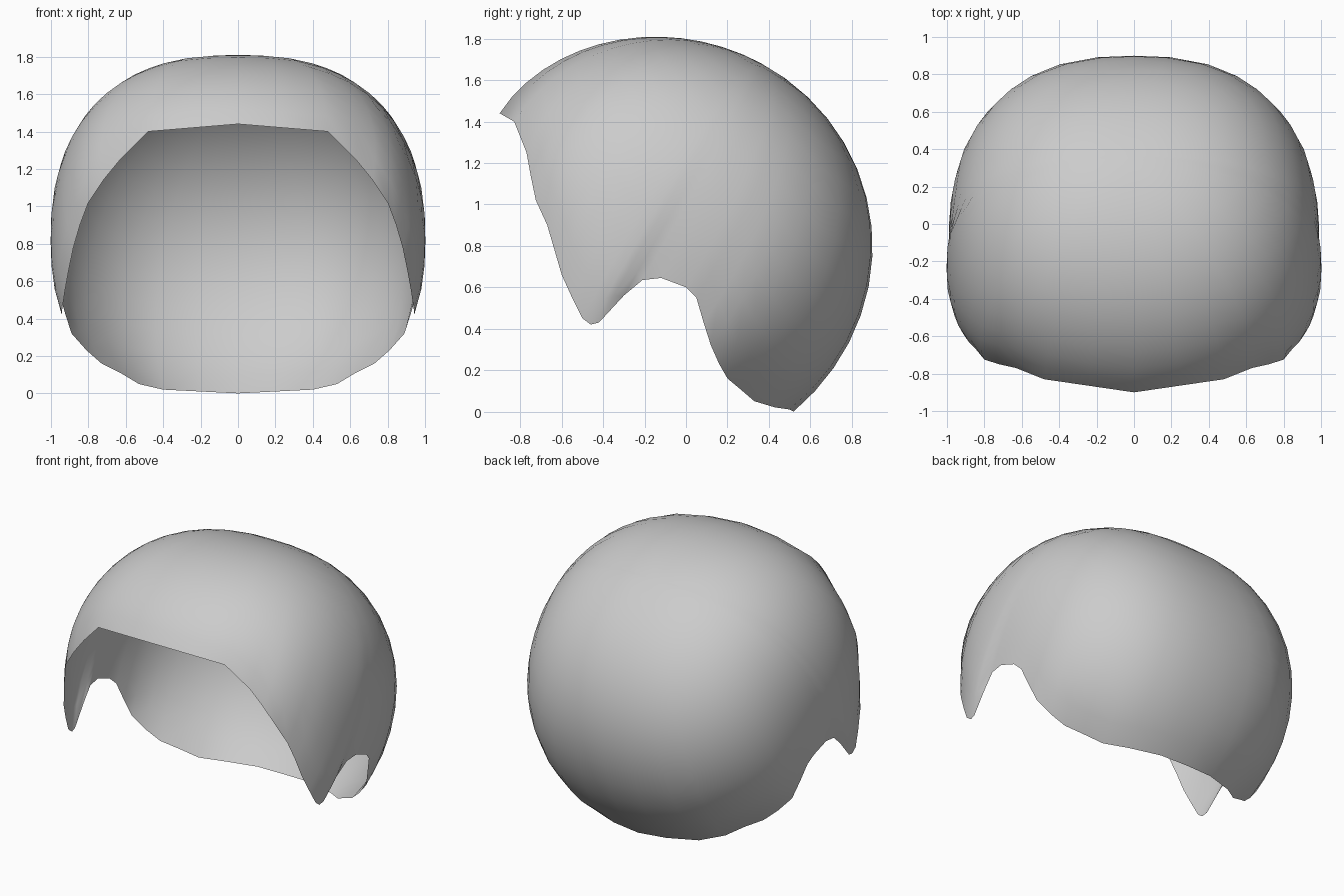
import bpy, bmesh, math
from mathutils import Vector

if "Cube" in bpy.data.objects:
    bpy.data.objects.remove(bpy.data.objects["Cube"])

CENTRE = Vector((0, -0.15, 0.80))
POLE = Vector((0, math.cos(math.radians(60)), math.sin(math.radians(60))))
RINGS = 14

# Right half of the open rim: brow centre -> cheek point -> ear arch -> nape centre
RIM = [(0, -.90, 1.44), (.24, -.865, 1.42), (.48, -.83, 1.40), (.63, -.77, 1.25),
       (.72, -.75, 1.14), (.80, -.725, 1.02), (.845, -.67, .90), (.88, -.635, .78),
       (.905, -.60, .66), (.925, -.55, .55), (.94, -.50, .45), (.94, -.46, .42),
       (.945, -.42, .43), (.96, -.30, .56), (.975, -.21, .635), (.98, -.12, .645),
       (.975, 0, .60), (.96, .05, .55), (.925, .085, .43), (.89, .12, .32),
       (.81, .16, .23), (.73, .20, .16), (.63, .26, .11), (.53, .33, .05),
       (.40, .43, .02), (.20, .50, .01), (0, .52, 0)]


def shell_radius(d):
    """Distance from the centre to a rounded-box-like cap along d."""
    rho = math.hypot(d.y / 1.05, d.z / 1.01)
    return (abs(d.x) ** 2.45 + rho ** 2.45) ** (-1 / 2.45)


# Full closed rim by mirroring the half
rim = [Vector(p) for p in RIM]
rim += [Vector((-p.x, p.y, p.z)) for p in rim[-2:0:-1]]
n = len(rim)

# Great arcs from the crown to the rim, easing onto the rim at the end
bm = bmesh.new()
crown = bm.verts.new(CENTRE + POLE * shell_radius(POLE))
rings = []
for i in range(1, RINGS + 1):
    s = i / RINGS
    ring = []
    for p in rim:
        offset = p - CENTRE
        end = offset.normalized()
        k = offset.length / shell_radius(end)
        d = POLE.slerp(end, s)
        scale = 1 + (k - 1) * s ** 5
        ring.append(bm.verts.new(CENTRE + d * shell_radius(d) * scale))
    rings.append(ring)

for j in range(n):
    m = (j + 1) % n
    bm.faces.new((crown, rings[0][j], rings[0][m]))
    for a, b in zip(rings, rings[1:]):
        bm.faces.new((a[j], b[j], b[m], a[m]))
bmesh.ops.recalc_face_normals(bm, faces=bm.faces)
bm.faces.ensure_lookup_table()
f = bm.faces[0]
if f.normal.dot(f.calc_center_median() - CENTRE) < 0:
    bmesh.ops.reverse_faces(bm, faces=bm.faces)

mesh = bpy.data.meshes.new("hair_cap")
bm.to_mesh(mesh)
bm.free()
hair = bpy.data.objects.new("hair_cap", mesh)
bpy.context.collection.objects.link(hair)
for poly in mesh.polygons:
    poly.use_smooth = True
